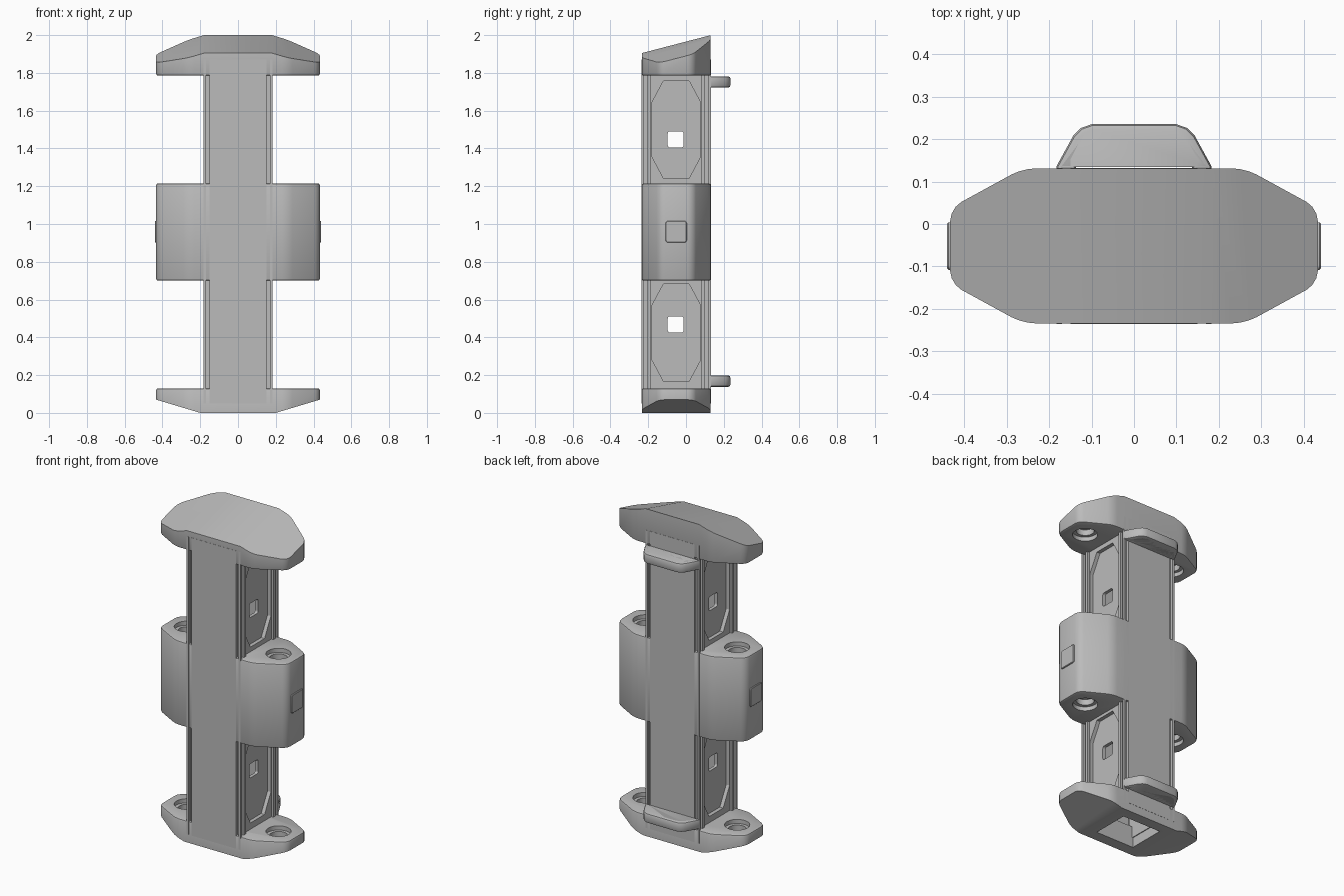
import bpy, bmesh, math
from mathutils import Vector

cube = bpy.data.objects.get("Cube")
if cube:
    bpy.data.objects.remove(cube)

grey = bpy.data.materials.new("plain grey")
grey.use_nodes = True
COLOUR = (0.5, 0.5, 0.5, 1)
grey.diffuse_color = COLOUR
grey.node_tree.nodes["Principled BSDF"].inputs["Base Color"].default_value = COLOUR

MID = -0.0515            # depth centre of the body
FRONT, BACK = -0.235, 0.132
SIDES = (("left", 1), ("right", -1))


def finish(name, bm):
    bmesh.ops.recalc_face_normals(bm, faces=bm.faces)
    mesh = bpy.data.meshes.new(name)
    bm.to_mesh(mesh)
    bm.free()
    mesh.materials.append(grey)
    ob = bpy.data.objects.new(name, mesh)
    bpy.context.collection.objects.link(ob)
    return ob


def smooth(ob):
    bpy.ops.object.select_all(action='DESELECT')
    ob.select_set(True)
    bpy.context.view_layer.objects.active = ob
    bpy.ops.object.shade_smooth_by_angle(angle=math.radians(28))


def prism_bm(points, low, high, axis="z"):
    """Extrude a flat outline along z, or along x for (y, z) points."""
    bm = bmesh.new()
    place = (lambda p, w: (p[0], p[1], w)) if axis == "z" else (lambda p, w: (w, p[0], p[1]))
    a = [bm.verts.new(place(p, low)) for p in points]
    b = [bm.verts.new(place(p, high)) for p in points]
    bm.faces.new(a)
    bm.faces.new(b)
    n = len(points)
    for i in range(n):
        j = (i + 1) % n
        bm.faces.new((a[i], a[j], b[j], b[i]))
    bmesh.ops.recalc_face_normals(bm, faces=bm.faces)
    return bm


def rect(u0, u1, v0, v1):
    return [(u0, v0), (u1, v0), (u1, v1), (u0, v1)]


def round_along(bm, axis, radius, segments=3):
    """Round every edge that runs along the given axis."""
    edges = [e for e in bm.edges
             if abs((e.verts[0].co - e.verts[1].co).normalized()[axis]) > 0.99]
    bmesh.ops.bevel(bm, geom=edges, offset=radius, segments=segments, profile=0.5, affect='EDGES')


def bevel_rim(bm, axis, level, width, segments=2):
    edges = [e for e in bm.edges if all(abs(v.co[axis] - level) < 1e-5 for v in e.verts)]
    bmesh.ops.bevel(bm, geom=edges, offset=width, segments=segments, profile=0.5, affect='EDGES')


def slice_off(bm, point, normal):
    """Remove what lies beyond a plane and close the cut."""
    geom = bm.verts[:] + bm.edges[:] + bm.faces[:]
    cut = bmesh.ops.bisect_plane(bm, geom=geom, plane_co=Vector(point),
                                 plane_no=Vector(normal).normalized(), clear_outer=True)
    edges = [g for g in cut["geom_cut"] if isinstance(g, bmesh.types.BMEdge)]
    bmesh.ops.contextual_create(bm, geom=edges)


def body_bm(low, high):
    """Eight-sided footprint shared by the cap, the pods and the foot."""
    half = [(0.433, -0.089), (0.433, 0.089), (0.262, 0.1825), (-0.262, 0.1825)]
    pts = half + [(-x, -y) for x, y in half]
    bm = prism_bm([(x, y + MID) for x, y in pts], low, high)
    round_along(bm, 2, 0.03)
    return bm


def carve(ob, cutters):
    for c in cutters:
        c.hide_render = True
        mod = ob.modifiers.new("cut", 'BOOLEAN')
        mod.operation, mod.object, mod.solver = 'DIFFERENCE', c, 'EXACT'
        bpy.context.view_layer.objects.active = ob
        bpy.ops.object.modifier_apply(modifier=mod.name)
        bpy.data.objects.remove(c)


def socket_cutters(level, into, signs):
    """Stepped round socket sunk into a horizontal face."""
    out = []
    for s in signs:
        for radius, depth in ((0.07, 0.025), (0.05, 0.06)):
            ring = [(s * 0.31 + radius * math.cos(t * math.tau / 32),
                     MID + radius * math.sin(t * math.tau / 32)) for t in range(32)]
            z0, z1 = sorted((level - into * 0.02, level + into * depth))
            out.append(finish("socket_cutter", prism_bm(ring, z0, z1)))
    return out


# Sloped top cap
bm = body_bm(1.785, 2.2)
bevel_rim(bm, 2, 1.785, 0.01)
slice_off(bm, (0, BACK, 2.0), (0, -0.26, 1))
for s in (1, -1):
    slice_off(bm, (s * 0.18, BACK, 2.0), (s * 0.3, -0.26, 1))
cap = finish("top_cap", bm)
carve(cap, socket_cutters(1.785, 1, (1, -1)))
smooth(cap)

# Foot with raked ends and a hollow underside
bm = body_bm(0, 0.13)
bevel_rim(bm, 2, 0.13, 0.01)
for s in (1, -1):
    slice_off(bm, (s * 0.2, 0, 0), (s * 0.3, 0, -1))
foot = finish("foot", bm)
opening = finish("opening_cutter", prism_bm(rect(-0.13, 0.13, -0.165, 0.065), -0.1, 0.3))
carve(foot, socket_cutters(0.13, -1, (1, -1)) + [opening])
smooth(foot)

# Front and back walls of the column
for name, y0, y1 in (("front_wall", FRONT, FRONT + 0.03), ("back_wall", BACK - 0.03, BACK)):
    finish(name, prism_bm(rect(-0.134, 0.134, y0, y1), 0.05, 1.87))

# Slotted corner posts, as distances in from the outer corner
a, b, d, w = 0.013, 0.032, 0.016, 0.05
post = [(0, 0), (a, 0), (a, d), (b, d), (b, 0), (w, 0), (w, w),
        (0, w), (0, b), (d, b), (d, a), (0, a)]
for side, s in SIDES:
    for end, y, t in (("front", FRONT, 1), ("back", BACK, -1)):
        pts = [(s * (0.182 - u), y + t * v) for u, v in post]
        finish(f"{end}_{side}_post", prism_bm(pts, 0.05, 1.87))

for side, s in SIDES:
    # Side wall with an eight-sided pocket and a square port in each bay
    wall = finish(f"{side}_side_wall",
                  prism_bm(rect(MID - 0.135, MID + 0.135, 0.06, 1.86),
                           *sorted((s * 0.125, s * 0.168)), "x"))
    cutters = []
    for z in (0.425, 1.5):
        corner = [(0.068, 0.257), (0.129, 0.143)]
        half = corner + [(y, -h) for y, h in reversed(corner)]
        pts = half + [(-y, -h) for y, h in half]
        cutters.append(finish("pocket_cutter", prism_bm(
            [(MID + y, z + h) for y, h in pts], *sorted((s * 0.145, s * 0.3)), "x")))
    for z in (0.468, 1.448):
        bm = prism_bm(rect(-0.097, -0.013, z - 0.043, z + 0.043), *sorted((s * 0.1, s * 0.3)), "x")
        round_along(bm, 0, 0.012)
        cutters.append(finish("port_cutter", bm))
    carve(wall, cutters)

    # Middle pod with sockets above and below
    bm = body_bm(0.7, 1.215)
    for z in (0.7, 1.215):
        bevel_rim(bm, 2, z, 0.01)
    slice_off(bm, (s * 0.15, 0, 0), (-s, 0, 0))
    pod = finish(f"{side}_pod", bm)
    carve(pod, socket_cutters(1.215, -1, (s,)) + socket_cutters(0.7, 1, (s,)))
    smooth(pod)

    # Square pad on the outer face of the pod
    bm = prism_bm(rect(-0.108, 0.004, 0.902, 1.016), *sorted((s * 0.42, s * 0.44)), "x")
    round_along(bm, 0, 0.012)
    bevel_rim(bm, 0, s * 0.44, 0.003, 1)
    smooth(finish(f"{side}_pad", bm))

# Carrying handles on the back
outer = [(0.182, 0.125), (0.182, 0.137), (0.143, 0.208), (0.125, 0.226), (0.1, 0.235)]
inner = [(0.08, 0.206), (0.105, 0.198), (0.121, 0.182), (0.137, 0.15), (0.137, 0.125)]
outline = (outer + [(-x, y) for x, y in reversed(outer)]
           + [(-x, y) for x, y in reversed(inner)] + inner)
for name, z in (("lower_handle", 0.168), ("upper_handle", 1.752)):
    bm = prism_bm(outline, z - 0.03, z + 0.03)
    for level in (z - 0.03, z + 0.03):
        bevel_rim(bm, 2, level, 0.012)
    smooth(finish(name, bm))
